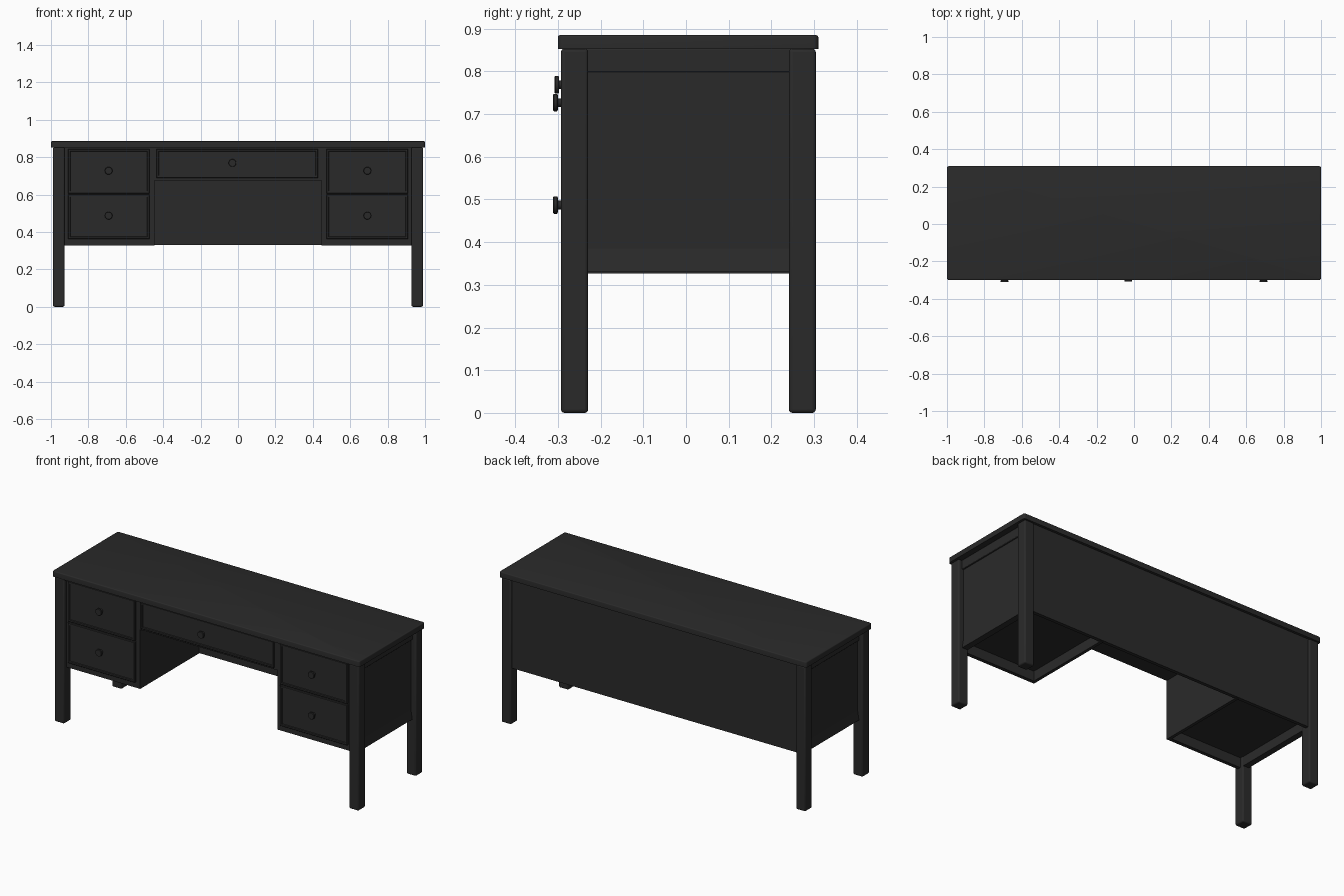
import bpy, bmesh, math
from mathutils import Matrix

if "Cube" in bpy.data.objects:
    bpy.data.objects.remove(bpy.data.objects["Cube"])

black = bpy.data.materials.new("black_paint")
black.diffuse_color = (0.023, 0.023, 0.023, 1)
black.use_nodes = True
black.node_tree.nodes["Principled BSDF"].inputs["Base Color"].default_value = black.diffuse_color


def finish(bm, name, bevel=0.0, segments=2):
    me = bpy.data.meshes.new(name)
    bm.to_mesh(me)
    bm.free()
    ob = bpy.data.objects.new(name, me)
    bpy.context.collection.objects.link(ob)
    me.materials.append(black)
    if bevel:
        m = ob.modifiers.new("bevel", 'BEVEL')
        m.width, m.segments = bevel, segments
    bpy.context.view_layer.objects.active = ob
    ob.select_set(True)
    bpy.ops.object.shade_smooth_by_angle(angle=math.radians(35))
    ob.select_set(False)
    return ob


def cube(x0, x1, y0, y1, z0, z1):
    bm = bmesh.new()
    m = Matrix.Translation(((x0 + x1) / 2, (y0 + y1) / 2, (z0 + z1) / 2))
    m = m @ Matrix.Diagonal((x1 - x0, y1 - y0, z1 - z0, 1))
    bmesh.ops.create_cube(bm, size=1, matrix=m)
    return bm


def box(name, x0, x1, y0, y1, z0, z1, bevel=0.0, segments=2):
    return finish(cube(*sorted((x0, x1)), y0, y1, z0, z1), name, bevel, segments)


def drawer(name, x0, x1, z0, z1, y=-0.284):
    # front with a softened outer lip and a shallow sunken field
    bm = cube(x0, x1, y, -0.255, z0, z1)
    bm.normal_update()
    front = [f for f in bm.faces if f.normal.y < -0.9]
    bmesh.ops.inset_region(bm, faces=front, thickness=0.004, depth=0.003)
    bmesh.ops.inset_region(bm, faces=front, thickness=0.013, depth=0)
    bmesh.ops.inset_region(bm, faces=front, thickness=0.003, depth=-0.004)
    finish(bm, name)


def knob(name, x, z, tip):
    # turned profile (radius, distance behind the tip) spun about y
    pts = [(0, 0), (0.0185, 0), (0.0205, 0.002), (0.0205, 0.009),
           (0.019, 0.0105), (0.010, 0.011), (0.010, 0.035)]
    bm = bmesh.new()
    vs = [bm.verts.new((x + r, tip + d, z)) for r, d in pts]
    es = [bm.edges.new(p) for p in zip(vs, vs[1:])]
    bmesh.ops.spin(bm, geom=vs + es, cent=(x, 0, z), axis=(0, 1, 0),
                   angle=math.tau, steps=24)
    bmesh.ops.remove_doubles(bm, verts=bm.verts, dist=1e-5)
    bmesh.ops.recalc_face_normals(bm, faces=bm.faces)
    finish(bm, name)


# table top: rounded corners, softened upper edge, sharp lower edge
bm = cube(-1, 1, -0.300, 0.310, 0.852, 0.885)
upright = [e for e in bm.edges if abs(e.verts[0].co.z - e.verts[1].co.z) > 0.01]
bmesh.ops.bevel(bm, geom=upright, offset=0.012, segments=4, profile=0.5, affect='EDGES')
rim = [e for e in bm.edges if all(v.co.z > 0.88 for v in e.verts)]
bmesh.ops.bevel(bm, geom=rim, offset=0.005, segments=3, profile=0.5, affect='EDGES')
finish(bm, "table_top")

# parts that repeat left and right
for side, s in (("left", -1), ("right", 1)):
    # legs
    for end, y0, y1 in (("front", -0.293, -0.229), ("back", 0.241, 0.304)):
        box(f"{side}_{end}_leg", s * 0.927, s * 0.99, y0, y1, 0, 0.853, 0.008, 3)
    # recessed side panel with a top rail and a sloping bottom rail
    box(f"{side}_side_panel", s * 0.935, s * 0.957, -0.24, 0.25, 0.335, 0.853)
    box(f"{side}_side_top_rail", s * 0.93, s * 0.966, -0.24, 0.25, 0.798, 0.853, 0.003)
    bm = cube(*sorted((s * 0.93, s * 0.966)), -0.24, 0.25, 0.33, 0.385)
    for v in bm.verts:
        if v.co.z > 0.38 and abs(v.co.x) > 0.95:
            v.co.x = s * 0.957
    finish(bm, f"{side}_side_bottom_rail")
    # pedestal shell, open underneath
    box(f"{side}_pedestal_front", s * 0.447, s * 0.935, -0.271, -0.250, 0.327, 0.853)
    box(f"{side}_pedestal_inner_side", s * 0.447, s * 0.465, -0.265, 0.285, 0.327, 0.853)
    box(f"{side}_pedestal_bottom", s * 0.455, s * 0.94, -0.26, 0.285, 0.385, 0.40)
    # drawers and knobs
    a, b = sorted((s * 0.473, s * 0.909))
    for level, z0, z1, kz in (("upper", 0.606, 0.844, 0.727), ("lower", 0.362, 0.600, 0.487)):
        drawer(f"{side}_{level}_drawer", a, b, z0, z1)
        knob(f"{side}_{level}_knob", s * 0.692, kz, -0.311)

# centre drawer, its housing and knob
box("centre_housing", -0.46, 0.46, -0.271, 0.285, 0.676, 0.853)
drawer("centre_drawer", -0.436, 0.429, 0.689, 0.844, -0.282)
knob("centre_knob", -0.03, 0.769, -0.308)

# back panel
box("back_panel", -0.935, 0.935, 0.275, 0.295, 0.33, 0.853)
